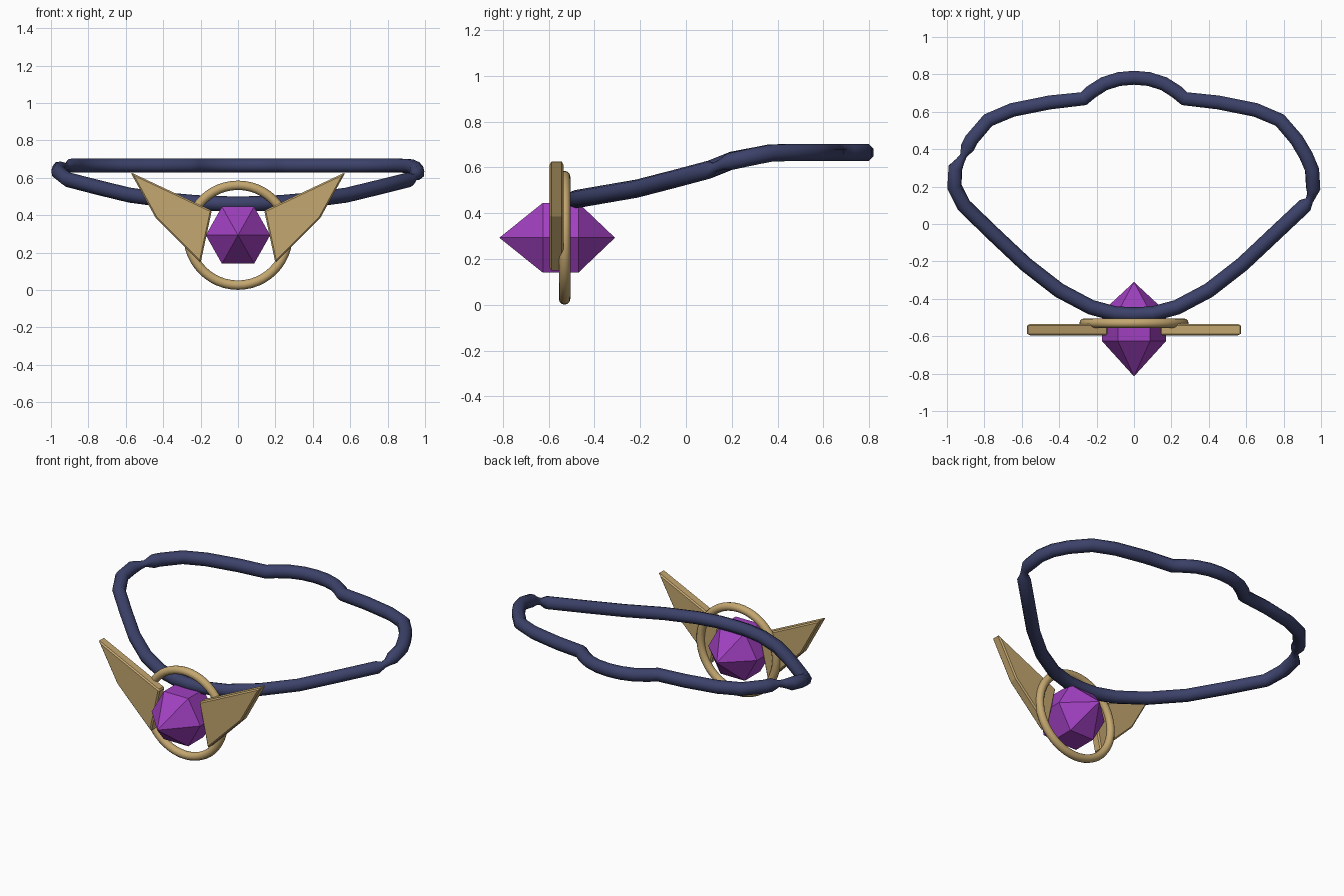
import bpy, bmesh, math

if "Cube" in bpy.data.objects:
    bpy.data.objects.remove(bpy.data.objects["Cube"])


def material(name, srgb):
    m = bpy.data.materials.new(name)
    lin = [((c / 255 + 0.055) / 1.055) ** 2.4 for c in srgb]
    m.diffuse_color = (*lin, 1)
    m.use_nodes = True
    m.node_tree.nodes["Principled BSDF"].inputs["Base Color"].default_value = m.diffuse_color
    return m


navy = material("navy cord", (60, 66, 106))
gold = material("antique gold", (196, 167, 112))
purple = material("purple crystal", (160, 64, 192))


def mesh_object(name, bm, mat):
    bmesh.ops.recalc_face_normals(bm, faces=bm.faces)
    me = bpy.data.meshes.new(name)
    bm.to_mesh(me)
    bm.free()
    me.materials.append(mat)
    ob = bpy.data.objects.new(name, me)
    bpy.context.collection.objects.link(ob)
    return ob


def smooth(ob, angle):
    bpy.ops.object.select_all(action='DESELECT')
    ob.select_set(True)
    bpy.context.view_layer.objects.active = ob
    bpy.ops.object.shade_smooth_by_angle(angle=math.radians(angle))


# Cord: closed loop, height follows depth, (x, y, thickness)
def cord_height(y):
    knots = [(-0.49, 0.46), (-0.2, 0.51), (0.1, 0.59), (0.2, 0.63), (0.38, 0.665), (1, 0.665)]
    for (y0, z0), (y1, z1) in zip(knots, knots[1:]):
        if y <= y1:
            return z0 + (z1 - z0) * (y - y0) / (y1 - y0)


front = [(0.1, -0.48), (0.23, -0.445), (0.4, -0.355), (0.58, -0.215), (0.75, -0.055)]
back = [(0.87, 0.45), (0.78, 0.555), (0.65, 0.61), (0.45, 0.65), (0.27, 0.67),
        (0.23, 0.705), (0.16, 0.75), (0.08, 0.775)]
right_end = [(0.915, 0.10, 1), (0.937, 0.125, 0.55), (0.95, 0.155, 0.65),
             (0.958, 0.19, 1), (0.952, 0.29, 1), (0.92, 0.365, 1)]
left_end = [(-0.89, 0.41, 1), (-0.912, 0.365, 0.5), (-0.93, 0.335, 0.65),
            (-0.955, 0.30, 1), (-0.96, 0.20, 1), (-0.91, 0.10, 1)]
path = [(0, -0.485, 1)] + [(x, y, 1) for x, y in front] + right_end
path += [(x, y, 1) for x, y in back] + [(0, 0.782, 1)]
path += [(-x, y, 1) for x, y in reversed(back)] + left_end
path += [(-x, y, 1) for x, y in reversed(front)]

curve = bpy.data.curves.new("cord_path", 'CURVE')
curve.dimensions = '3D'
curve.bevel_depth = 0.04
curve.bevel_resolution = 2
spline = curve.splines.new('POLY')
spline.points.add(len(path) - 1)
spline.use_cyclic_u = True
for p, (x, y, r) in zip(spline.points, path):
    p.co = (x, y, cord_height(y), 1)
    p.radius = r
curve.materials.append(navy)
cord = bpy.data.objects.new("cord", curve)
bpy.context.collection.objects.link(cord)
cord.select_set(True)
bpy.context.view_layer.objects.active = cord
bpy.ops.object.convert(target='MESH')
smooth(bpy.context.view_layer.objects.active, 50)

# Ring around the crystal
bpy.ops.mesh.primitive_torus_add(location=(0, -0.53, 0.293), rotation=(math.pi / 2, 0, 0),
                                 major_radius=0.267, minor_radius=0.025,
                                 major_segments=48, minor_segments=12)
ring = bpy.context.object
ring.name = "ring"
ring.data.materials.append(gold)
smooth(ring, 40)

# Crystal: six-sided, two points and a straight belt
bm = bmesh.new()
tips = [bm.verts.new((0, y, 0.293)) for y in (-0.815, -0.31)]
loops = [[bm.verts.new((0.172 * math.cos(i * math.pi / 3), y,
                        0.293 + 0.176 * math.sin(i * math.pi / 3))) for i in range(6)]
         for y in (-0.625, -0.47)]
for i in range(6):
    j = (i + 1) % 6
    bm.faces.new((loops[0][i], loops[0][j], loops[1][j], loops[1][i]))
    for tip, loop in zip(tips, loops):
        bm.faces.new((tip, loop[i], loop[j]))
mesh_object("crystal", bm, purple)

# Pair of bevelled wing plates
outline = [(0.14, 0.425), (0.20, 0.145), (0.44, 0.385), (0.575, 0.63)]
for side, name in ((1, "right_wing"), (-1, "left_wing")):
    bm = bmesh.new()
    face = bm.faces.new([bm.verts.new((side * x, -0.595, z)) for x, z in outline])
    out = bmesh.ops.extrude_face_region(bm, geom=[face])
    moved = [v for v in out["geom"] if isinstance(v, bmesh.types.BMVert)]
    bmesh.ops.translate(bm, verts=moved, vec=(0, 0.06, 0))
    wing = mesh_object(name, bm, gold)
    bev = wing.modifiers.new("edge", 'BEVEL')
    bev.width = 0.008
    bev.segments = 1
